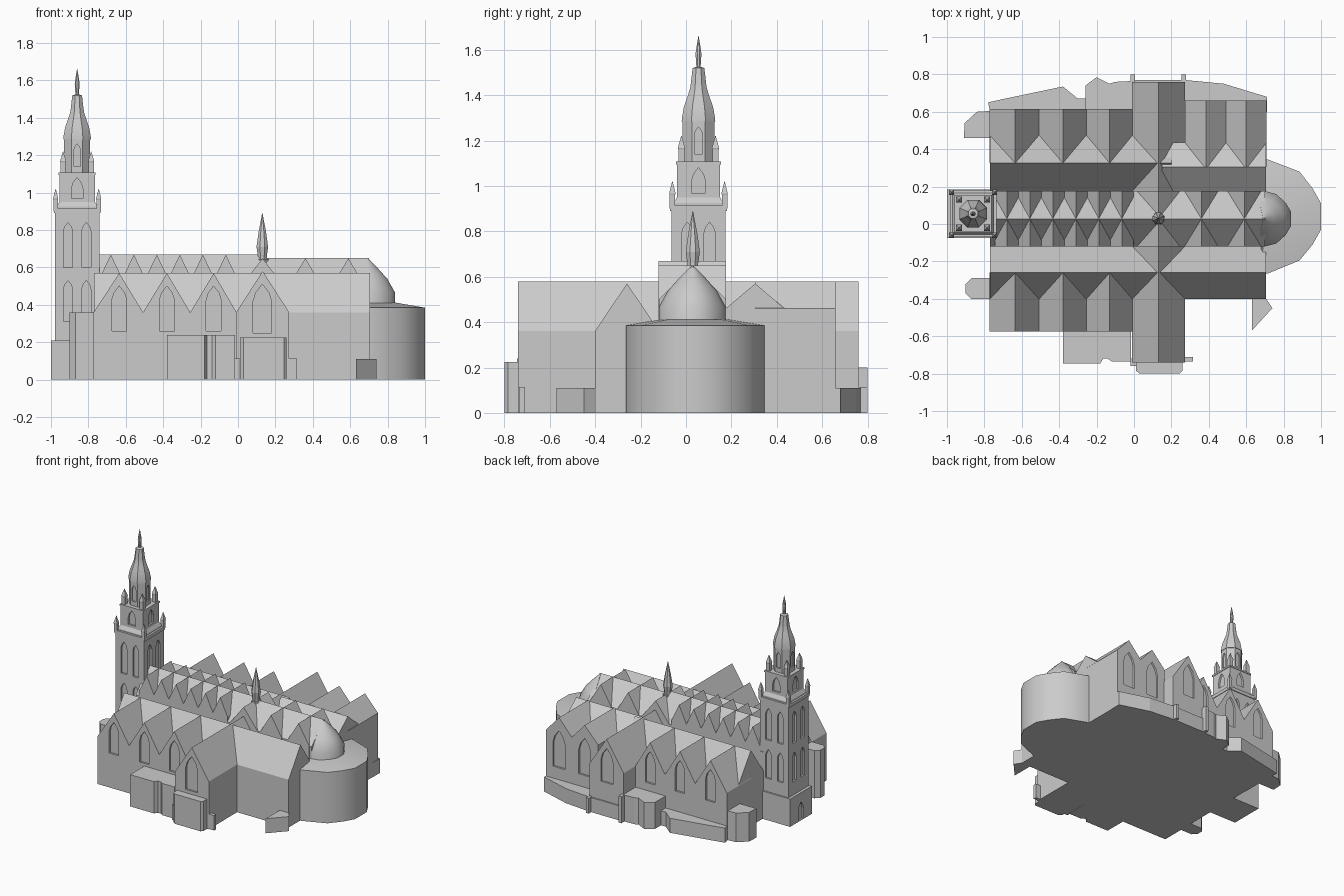
import bpy, bmesh, math

if "Cube" in bpy.data.objects:
    bpy.data.objects.remove(bpy.data.objects["Cube"])

def finish(name, bm, smooth=False):
    bmesh.ops.recalc_face_normals(bm, faces=bm.faces)
    me = bpy.data.meshes.new(name)
    bm.to_mesh(me)
    bm.free()
    ob = bpy.data.objects.new(name, me)
    bpy.context.collection.objects.link(ob)
    if smooth:
        select(ob)
        bpy.ops.object.shade_smooth_by_angle(angle=math.radians(42))
    return ob

def select(ob):
    bpy.ops.object.select_all(action='DESELECT')
    ob.select_set(True)
    bpy.context.view_layer.objects.active = ob

def add_loft(bm, rings):
    vs = [[bm.verts.new(p) for p in r] for r in rings]
    n = len(rings[0])
    for a, b in zip(vs, vs[1:]):
        for i in range(n):
            bm.faces.new((a[i], a[(i+1) % n], b[(i+1) % n], b[i]))
    bm.faces.new(vs[0])
    bm.faces.new(vs[-1])

PLACE = {'x': lambda u, v, w: (w, u, v), 'y': lambda u, v, w: (u, w, v), 'z': lambda u, v, w: (u, v, w)}

def add_prism(bm, axis, pts, a, b):
    add_loft(bm, [[PLACE[axis](u, v, w) for u, v in pts] for w in (a, b)])

def prism(name, axis, pts, a, b, smooth=False):
    bm = bmesh.new()
    add_prism(bm, axis, pts, a, b)
    return finish(name, bm, smooth)

def box(name, x0, x1, y0, y1, z0, z1):
    return prism(name, 'z', [(x0, y0), (x1, y0), (x1, y1), (x0, y1)], z0, z1)

def gable(name, axis, c, hw, a, b, eave, ridge):
    return prism(name, axis, [(c-hw, 0), (c+hw, 0), (c+hw, eave), (c, ridge), (c-hw, eave)], a, b)

def zigzag(x0, x1, peaks, low, high):
    """Row of gables: flat bottom, one valley midway between peaks."""
    pts = [(x1, 0), (x0, 0), (x0, low)]
    for i, p in enumerate(peaks):
        pts.append((p, high))
        pts.append(((p + peaks[i+1]) / 2 if i + 1 < len(peaks) else x1, low))
    return pts

def lathe(name, cx, cy, prof, n=8, smooth=False):
    bm = bmesh.new()
    k = 1 / math.cos(math.pi / n)
    ang = [(i + .5) * 2 * math.pi / n for i in range(n)]
    add_loft(bm, [[(cx + r*k*math.cos(a), cy + r*k*math.sin(a), z) for a in ang] for r, z in prof])
    return finish(name, bm, smooth)

def cut_windows(ob, wins, depth=.014):
    """wins: (axis, face coordinate, centre, width, sill, tip)"""
    bm = bmesh.new()
    for axis, f, u, w, z0, z1 in wins:
        h = w / 2
        pts = [(u-h, z0), (u+h, z0), (u+h, z1-w*.95), (u+h*.7, z1-w*.45), (u, z1),
               (u-h*.7, z1-w*.45), (u-h, z1-w*.95)]
        add_prism(bm, axis, pts, f - depth, f + depth)
    cutter = finish("window_cutter", bm)
    cutter.hide_render = True
    m = ob.modifiers.new("windows", 'BOOLEAN')
    m.operation, m.solver, m.object = 'DIFFERENCE', 'EXACT', cutter
    select(ob)
    bpy.ops.object.modifier_apply(modifier=m.name)
    bpy.data.objects.remove(cutter)

# Nave with its row of small cross gables
gable("nave", 'x', .028, .148, -.77, .13, .5, .67)
gable("choir", 'x', .028, .148, .12, .70, .5, .65)
prism("nave_cross_gables", 'y', zigzag(-.742, -.004, [-.68 + .123*i for i in range(6)], .54, .669), -.1205, .1765)
for i, (x, hw) in enumerate([(.131, .115), (.36, .09), (.59, .09)]):
    gable(f"choir_cross_gable_{i}", 'y', x, hw, -.1205, .1765, .5, .649)

# Side aisles: lengthwise roofs crossed by three gables
gable("south_aisle", 'x', -.26, .142, -.77, .705, .36, .57)
gable("north_aisle", 'x', .325, .15, -.77, .2, .36, .57)
gable("northeast_aisle", 'x', .305, .13, .15, .705, .46, .57)
bays = [-.635, -.38, -.13]
south = prism("south_gables", 'y', zigzag(-.772, -.008, bays, .36, .569), -.575, -.26)
north = prism("north_gables", 'y', zigzag(-.772, -.008, bays, .36, .569), .325, .615)
cut_windows(south, [('y', -.575, x, .08, .26, .5) for x in bays])
cut_windows(north, [('y', .615, x, .08, .26, .5) for x in bays])
ne = prism("northeast_gables", 'y', zigzag(.272, .708, [.385, .6], .46, .579), .305, .66)
cut_windows(ne, [('y', .66, x, .10, .2, .48) for x in (.385, .6)])

# Transept
transept = gable("transept", 'y', .132, .142, -.74, .76, .36, .58)
cut_windows(transept, [('y', f, .13, .10, .25, .51) for f in (-.74, .76)])

# Apse and the low round ambulatory
def scaled(pts, cx, cy, s, z):
    return [(cx + (x-cx)*s, cy + (y-cy)*s, z) for x, y in pts]

apse = [(.66, .176), (.70, .176), (.76, .16), (.81, .115), (.84, .065), (.84, -.01), (.81, -.06), (.76, -.105), (.70, -.12), (.66, -.12)]
bm = bmesh.new()
add_loft(bm, [scaled(apse, .69, .028, s, z) for s, z in [(1, .3), (1, .465), (.72, .54), (.36, .6), (.02, .65)]])
finish("apse", bm, True)
amb = [(.68, .345), (.715, .345), (.885, .28), (.955, .19), (1, .11), (1, -.03), (.955, -.11), (.885, -.195), (.715, -.265), (.68, -.265)]
bm = bmesh.new()
add_loft(bm, [scaled(amb, .70, .035, s, z) for s, z in [(1, 0), (1, .385), (.48, .412)]])
finish("ambulatory", bm, True)

# Ridge turret over the crossing
lathe("ridge_turret", .13, .03, [(.022, .58), (.024, .66), (.031, .71), (.02, .79), (.001, .89)])
lathe("turret_collar", .13, .03, [(.032, .62), (.032, .645)])

# Tower, from the base up
TX, TY = -.86, .055
def block(name, h, z0, z1):
    return box(name, TX-h, TX+h, TY-h, TY+h, z0, z1)

def faces(h):
    return [('y', TY-h, TX), ('y', TY+h, TX), ('x', TX-h, TY), ('x', TX+h, TY)]

base = box("tower_base", -1, -.735, TY-.13, TY+.13, 0, .21)
cut_windows(base, [('x', -1, TY, .06, .004, .14)])
shaft = block("tower_shaft", .119, 0, .9)
cut_windows(shaft, [(a, f, c+d, .048, z0, z1) for a, f, c in faces(.119)
                    for d in (-.049, .049) for z0, z1 in ((.31, .53), (.6, .84))])
block("tower_cornice", .125, .89, .915)
lathe("belfry_skirt", TX, TY, [(.11, .91), (.11, .925), (.095, .95)], 4)
belfry = block("belfry", .095, .91, 1.1)
cut_windows(belfry, [(a, f, c, .06, .97, 1.08) for a, f, c in faces(.095)])
block("belfry_cornice", .099, 1.095, 1.107)
lantern = lathe("lantern", TX, TY, [(.07, 1.1), (.07, 1.29)])
cut_windows(lantern, [(a, f, c, .035, 1.14, 1.26) for a, f, c in faces(.07)], .01)
lathe("lantern_roof", TX, TY, [(.074, 1.285), (.073, 1.3), (.064, 1.35), (.048, 1.395), (.037, 1.43),
                               (.034, 1.45), (.026, 1.52), (.011, 1.525)], 8, True)
lathe("spire", TX, TY, [(.009, 1.52), (.013, 1.58), (.011, 1.6), (.001, 1.66)])

# Corner pinnacles on both stages
for j, (d, r, z0, z1) in enumerate([(.115, .012, .9, 1.02), (.075, .014, 1.1, 1.22)]):
    for i, (sx, sy) in enumerate([(-1, -1), (1, -1), (1, 1), (-1, 1)]):
        m = z0 + (z1-z0)*.5
        lathe(f"pinnacle_{j}_{i}", TX+sx*d, TY+sy*d, [(r, z0), (r, m), (r*1.15, m+.008), (.001, z1)], 4)

# Low chapels, porches and stair blocks round the walls
low = [
    ("southwest_chapel", .36, [(-.76, -.29), (-.87, -.29), (-.90, -.32), (-.90, -.37), (-.87, -.40), (-.76, -.40)]),
    ("northwest_chapel", .22, [(-.76, .46), (-.91, .46), (-.905, .54), (-.84, .60), (-.76, .605)]),
    ("south_porch", .24, [(-.38, -.56), (-.38, -.745), (-.18, -.745), (-.165, -.72), (-.14, -.72), (-.12, -.735), (-.015, -.735), (-.015, -.56)]),
    ("transept_porch", .225, [(.01, -.72), (.01, -.785), (.03, -.8), (.245, -.8), (.26, -.785), (.26, -.72)]),
    ("southeast_annex", .11, [(.63, -.39), (.63, -.57), (.74, -.45), (.70, -.39)]),
    ("north_annex_west", .11, [(-.77, .6), (-.78, .65), (-.70, .668), (-.38, .735), (-.30, .67), (-.25, .67), (-.25, .6)]),
    ("north_annex_middle", .2, [(-.26, .6), (-.26, .74), (-.2, .785), (-.13, .75), (-.10, .76), (.0, .765), (.0, .6)]),
    ("north_annex_east", .11, [(-.005, .6), (-.005, .77), (.27, .77), (.48, .75), (.71, .68), (.71, .6)]),
]
for name, h, pts in low:
    prism(name, 'z', pts, 0, h)
for i, x in enumerate((-.007, .265)):
    box(f"north_buttress_{i}", x-.012, x+.012, .74, .8, 0, .2 if i == 0 else .115)
box("south_stair_block", .25, .315, -.735, -.71, 0, .113)
box("south_buttress", -.02, .012, -.76, -.72, 0, .113)
